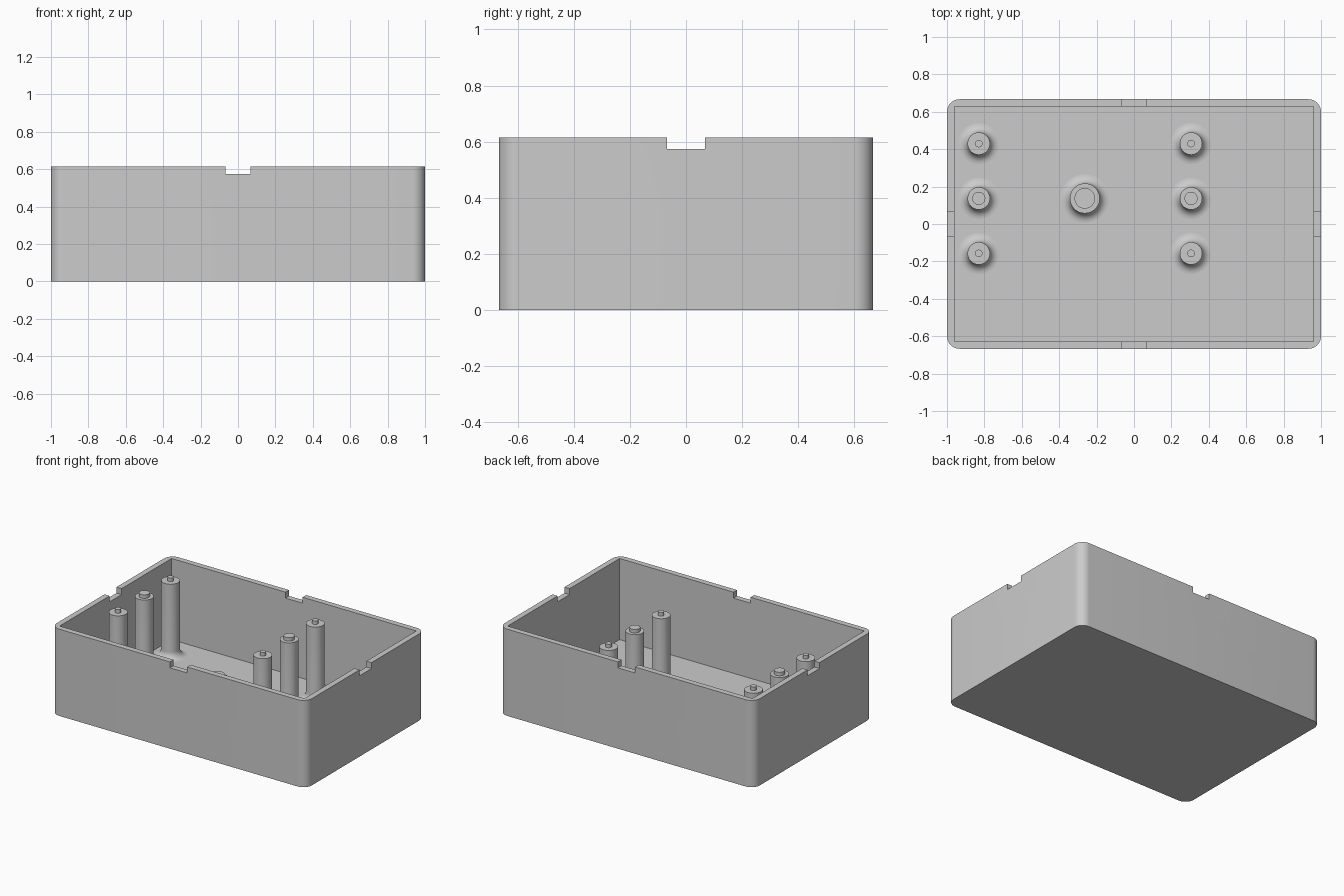
import bpy, bmesh
from math import cos, sin, pi, radians
from mathutils import Matrix

HX, HY, HEIGHT = 1.0, 0.667, 0.615    # outer half sizes and height
WALL, CORNER = 0.04, 0.067            # wall thickness, outer corner radius
NOTCH_W, NOTCH_D = 0.134, 0.042
FILLET = 0.05

default = bpy.data.objects.get("Cube")
if default:
    bpy.data.objects.remove(default, do_unlink=True)

grey = bpy.data.materials.new("light grey plastic")
grey.use_nodes = True
COLOUR = (0.6, 0.6, 0.6, 1)
grey.diffuse_color = COLOUR
grey.node_tree.nodes["Principled BSDF"].inputs["Base Color"].default_value = COLOUR


def make_object(name, bm):
    bmesh.ops.recalc_face_normals(bm, faces=bm.faces)
    mesh = bpy.data.meshes.new(name)
    bm.to_mesh(mesh)
    bm.free()
    mesh.materials.append(grey)
    obj = bpy.data.objects.new(name, mesh)
    bpy.context.collection.objects.link(obj)
    return obj


def activate(obj):
    bpy.ops.object.select_all(action="DESELECT")
    obj.select_set(True)
    bpy.context.view_layer.objects.active = obj


def smooth(obj):
    activate(obj)
    bpy.ops.object.shade_smooth_by_angle(angle=radians(30))


def box(name, size, centre):
    bm = bmesh.new()
    bmesh.ops.create_cube(bm, size=1, matrix=Matrix.Translation(centre) @ Matrix.Diagonal((*size, 1)))
    return make_object(name, bm)


def cut(obj, cutter):
    cutter.hide_render = True
    mod = obj.modifiers.new("cut", "BOOLEAN")
    mod.operation, mod.solver, mod.object = "DIFFERENCE", "EXACT", cutter
    activate(obj)
    bpy.ops.object.modifier_apply(modifier=mod.name)
    bpy.data.objects.remove(cutter, do_unlink=True)


# Case: rounded rectangle extruded upward
bm = bmesh.new()
outline = []
STEPS = 10
for quarter, (sx, sy) in enumerate([(1, 1), (-1, 1), (-1, -1), (1, -1)]):
    for i in range(STEPS + 1):
        a = (quarter + i / STEPS) * pi / 2
        outline.append(bm.verts.new((sx * (HX - CORNER) + CORNER * cos(a),
                                     sy * (HY - CORNER) + CORNER * sin(a), 0)))
base = bm.faces.new(outline)
top = bmesh.ops.extrude_face_region(bm, geom=[base], use_keep_orig=True)["geom"]
bmesh.ops.translate(bm, vec=(0, 0, HEIGHT),
                    verts=[g for g in top if isinstance(g, bmesh.types.BMVert)])
case = make_object("case", bm)

# Square-cornered cavity, then a notch in the middle of each rim
cut(case, box("cavity_cutter", (2 * (HX - WALL), 2 * (HY - WALL), 1), (0, 0, WALL + 0.5)))
cut(case, box("front_back_notch_cutter", (NOTCH_W, 3, 1), (0, 0, HEIGHT - NOTCH_D + 0.5)))
cut(case, box("side_notch_cutter", (3, NOTCH_W, 1), (0, 0, HEIGHT - NOTCH_D + 0.5)))
smooth(case)


def post(name, x, y, radius, pin_radius, top, pin_height=0.025):
    """Turned post with a flared foot and a locating pin on top."""
    profile = [(0, WALL - 0.01), (radius + FILLET, WALL - 0.01)]
    for i in range(9):
        a = i / 8 * pi / 2
        profile.append((radius + FILLET * (1 - sin(a)), WALL + FILLET * (1 - cos(a))))
    profile += [(radius, top), (pin_radius, top),
                (pin_radius, top + pin_height), (0, top + pin_height)]
    bm = bmesh.new()
    verts = [bm.verts.new((r, 0, z)) for r, z in profile]
    edges = [bm.edges.new(pair) for pair in zip(verts, verts[1:])]
    bmesh.ops.spin(bm, geom=verts + edges, cent=(0, 0, 0), axis=(0, 0, 1),
                   angle=2 * pi, steps=48, use_duplicate=False)
    bmesh.ops.remove_doubles(bm, verts=bm.verts, dist=0.0001)
    obj = make_object(name, bm)
    obj.location = (x, y, 0)
    smooth(obj)


# Two rows of tall posts; the middle ones carry wider pins
for side, x in (("right", -0.83), ("left", 0.305)):
    for place, y, pin in (("back", 0.43, 0.02), ("middle", 0.137, 0.035), ("front", -0.157, 0.02)):
        post(f"{side}_{place}_post", x, y, 0.06, pin, 0.57)

# Short, thicker support post between the rows
post("short_support_post", -0.263, 0.137, 0.08, 0.055, 0.14)
